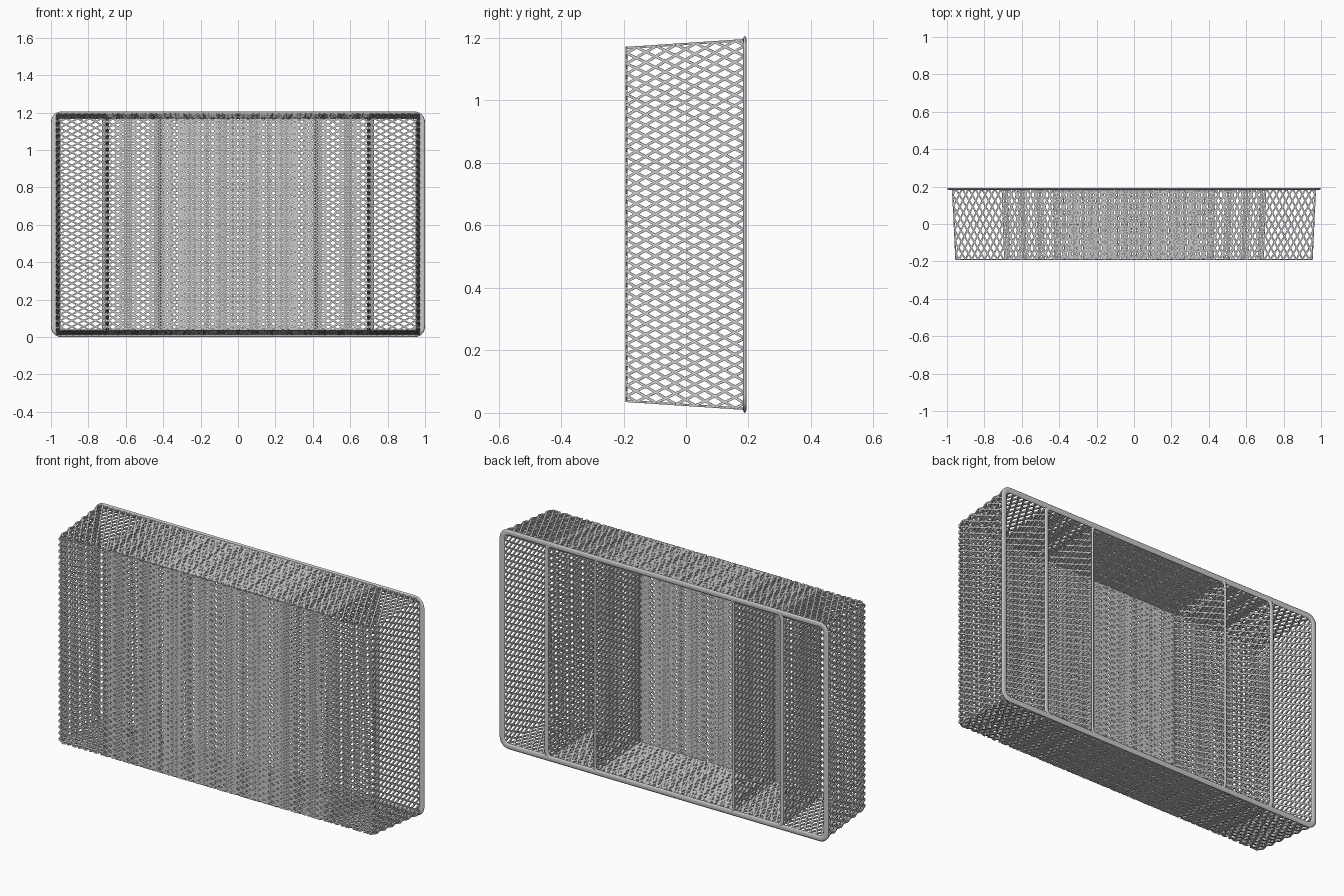
import bpy, bmesh, math
from mathutils import Vector

if "Cube" in bpy.data.objects:
    bpy.data.objects.remove(bpy.data.objects["Cube"])

ZC = 0.603          # centre height
Y0, Y1 = -0.19, 0.188  # closed base, open rim
STRAND_W, STRAND_T = 0.0085, 0.007


def add_bar(bm, p, q, normal):
    """Rectangular strand from p to q lying in a panel with the given normal."""
    d = (q - p).normalized()
    s = d.cross(normal).normalized() * STRAND_W / 2
    n = normal * STRAND_T / 2
    rings = [[bm.verts.new(c + a * s + b * n)
              for a, b in ((1, 1), (-1, 1), (-1, -1), (1, -1))] for c in (p, q)]
    for i in range(4):
        j = (i + 1) % 4
        bm.faces.new((rings[0][i], rings[0][j], rings[1][j], rings[1][i]))
    bm.faces.new(rings[0][::-1])
    bm.faces.new(rings[1])


def add_panel(bm, a, b, c, d, nu, nv):
    """Diamond lattice on quad a-b-c-d: nu cells along a-b, nv along a-d."""
    a, b, c, d = (Vector(v) for v in (a, b, c, d))
    normal = (b - a).cross(d - a).normalized()

    def at(u, v):
        return a.lerp(b, u).lerp(d.lerp(c, u), v)

    for k in range(nu + nv):
        k += 0.5
        lo, hi = max(0, (k - nv) / nu), min(1, k / nu)
        v0, v1 = (k - lo * nu) / nv, (k - hi * nu) / nv
        if hi - lo > 1e-4:
            add_bar(bm, at(lo, v0), at(hi, v1), normal)
            add_bar(bm, at(lo, 1 - v0), at(hi, 1 - v1), normal)


def finish(name, bm):
    bmesh.ops.recalc_face_normals(bm, faces=bm.faces)
    me = bpy.data.meshes.new(name)
    bm.to_mesh(me)
    bm.free()
    return me


def basket_mesh():
    bm = bmesh.new()
    bx, bz, tx, tz = 0.952, 0.565, 0.97, 0.59
    signs = ((-1, -1), (1, -1), (1, 1), (-1, 1))
    base = [(sx * bx, Y0, ZC + sz * bz) for sx, sz in signs]
    top = [(sx * tx, Y1, ZC + sz * tz) for sx, sz in signs]
    add_panel(bm, *base, 30, 34)
    for i in range(4):
        j = (i + 1) % 4
        add_panel(bm, base[i], base[j], top[j], top[i], 34 if i % 2 else 56, 6)
    return finish("mesh_basket", bm)


def rim_mesh():
    """Flattened oval section swept round a rounded rectangle."""
    bm = bmesh.new()
    hw, ht, r = 0.0165, 0.006, 0.04
    cx, cz = 1 - hw - r, ZC - hw - r
    loops = []
    for corner, (sx, sz) in enumerate(((1, 1), (-1, 1), (-1, -1), (1, -1))):
        for k in range(7):
            t = (corner + k / 6) * math.pi / 2
            ring = []
            for m in range(10):
                s = m * math.tau / 10
                rr = r + hw * math.cos(s)
                ring.append(bm.verts.new((sx * cx + rr * math.cos(t),
                                          Y1 + ht * math.sin(s),
                                          ZC + sz * cz + rr * math.sin(t))))
            loops.append(ring)
    for i, ring in enumerate(loops):
        nxt = loops[(i + 1) % len(loops)]
        for m in range(10):
            n = (m + 1) % 10
            bm.faces.new((ring[m], ring[n], nxt[n], nxt[m]))
    for f in bm.faces:
        f.smooth = True
    return finish("rim", bm)


# Three nested baskets; the narrower ones form the dividers
lattice, rim = basket_mesh(), rim_mesh()
for label, sx in (("outer", 1.0), ("middle", 0.727), ("inner", 0.428)):
    for part, me in (("basket", lattice), ("rim", rim)):
        ob = bpy.data.objects.new(f"{label}_{part}", me)
        ob.scale.x = sx
        bpy.context.collection.objects.link(ob)
